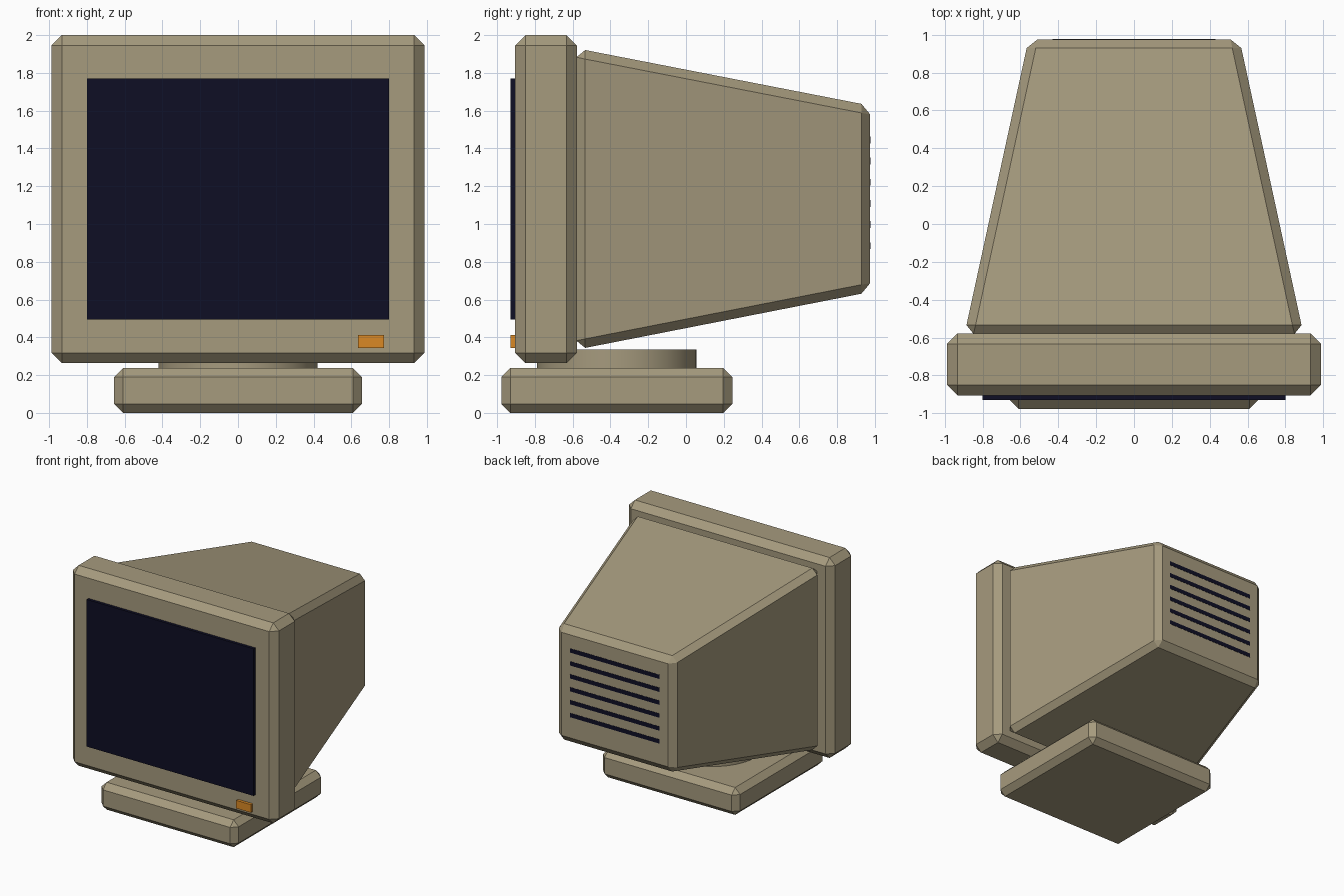
import bpy, bmesh, math

if "Cube" in bpy.data.objects:
    bpy.data.objects.remove(bpy.data.objects["Cube"])


def material(name, rgb):
    m = bpy.data.materials.new(name)
    m.diffuse_color = (*rgb, 1)
    m.use_nodes = True
    m.node_tree.nodes["Principled BSDF"].inputs["Base Color"].default_value = m.diffuse_color
    return m


BEIGE = material("beige_plastic", (0.38, 0.325, 0.208))
NAVY = material("dark_screen", (0.0045, 0.0045, 0.018))
ORANGE = material("orange_button", (0.70, 0.25, 0.018))


def block(name, x, y, z, mat, chamfer=0, back=None):
    """Box from ranges; 'back' gives other x and z ranges at the rear (taper)."""
    bx, bz = back or (x, z)
    bm = bmesh.new()
    bmesh.ops.create_cube(bm, size=1)
    for v in bm.verts:
        rear = v.co.y > 0
        xr, zr = (bx, bz) if rear else (x, z)
        v.co = (xr[v.co.x > 0], y[rear], zr[v.co.z > 0])
    if chamfer:
        bmesh.ops.bevel(bm, geom=bm.edges[:], offset=chamfer, segments=1,
                        profile=0.5, affect='EDGES')
    mesh = bpy.data.meshes.new(name)
    bm.to_mesh(mesh)
    bm.free()
    mesh.materials.append(mat)
    ob = bpy.data.objects.new(name, mesh)
    bpy.context.collection.objects.link(ob)
    return ob


# Stand: chamfered foot and round swivel
block("base", (-0.657, 0.657), (-0.978, 0.245), (0, 0.237), BEIGE, 0.048)
bpy.ops.mesh.primitive_cylinder_add(vertices=64, radius=0.422, depth=0.135,
                                    location=(0, -0.367, 0.267))
swivel = bpy.context.object
swivel.name = "swivel"
swivel.data.materials.append(BEIGE)
bpy.ops.object.shade_smooth_by_angle(angle=math.radians(40))

# Casing: front bezel and tapered tube housing
block("bezel", (-0.988, 0.988), (-0.905, -0.578), (0.263, 2.0), BEIGE, 0.055)
block("tube_housing", (-0.895, 0.895), (-0.58, 0.975), (0.335, 1.93), BEIGE,
      0.047, back=((-0.557, 0.557), (0.64, 1.627)))

# Screen and power button
block("screen", (-0.80, 0.80), (-0.93, -0.89), (0.495, 1.77), NAVY)
block("power_button", (0.634, 0.774), (-0.93, -0.89), (0.343, 0.412), ORANGE)

# Vent slats on the rear face
for i in range(6):
    zc = 0.885 + 0.112 * i
    block(f"vent_{i + 1}", (-0.43, 0.43), (0.97, 0.977),
          (zc - 0.018, zc + 0.018), NAVY)
